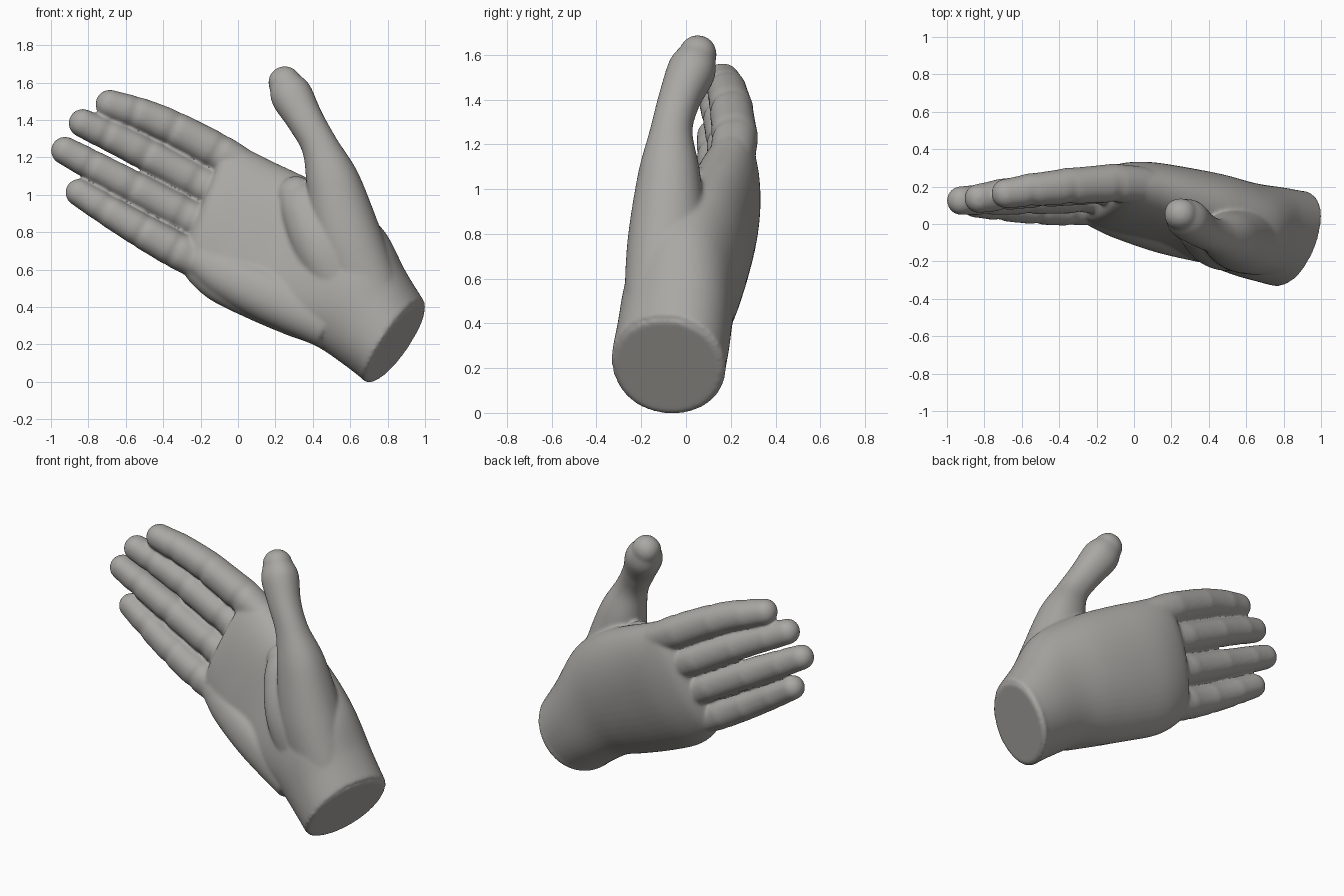
import bpy, bmesh, math
from mathutils import Vector

if "Cube" in bpy.data.objects:
    bpy.data.objects.remove(bpy.data.objects["Cube"])

skin = bpy.data.materials.new("warm grey")
skin.diffuse_color = (0.40, 0.39, 0.37, 1)
skin.use_nodes = True
skin.node_tree.nodes["Principled BSDF"].inputs["Base Color"].default_value = skin.diffuse_color
SIDES = 48


def spline(pts, steps):
    """Catmull-Rom through tuples of any length."""
    out = []
    for i in range(len(pts) - 1):
        a, b, c, d = (pts[max(0, min(len(pts) - 1, i + k))] for k in (-1, 0, 1, 2))
        for s in range(steps):
            t = s / steps
            out.append(tuple(0.5 * (2 * q + (r - p) * t + (2 * p - 5 * q + 4 * r - s4) * t * t
                                    + (3 * q - p - 3 * r + s4) * t ** 3)
                             for p, q, r, s4 in zip(a, b, c, d)))
    out.append(tuple(pts[-1]))
    return out


def loft(bm, rings, n):
    """Closed skin over rings of (centre, half width, half depth, palm hollow)."""
    loops = []
    for c, u, v, hollow in rings:
        loop = []
        for k in range(SIDES):
            a = 2 * math.pi * k / SIDES
            cs, sn = math.cos(a), math.sin(a)
            dent = Vector((0, hollow * max(0, -sn) ** 3, 0))
            loop.append(bm.verts.new(c + dent + u * math.copysign(abs(cs) ** (2 / n), cs)
                                     + v * math.copysign(abs(sn) ** (2 / n), sn)))
        loops.append(loop)
    faces = [bm.faces.new(loops[0]), bm.faces.new(loops[-1][::-1])]
    for l0, l1 in zip(loops, loops[1:]):
        for k in range(SIDES):
            j = (k + 1) % SIDES
            faces.append(bm.faces.new((l0[j], l0[k], l1[k], l1[j])))
    bmesh.ops.recalc_face_normals(bm, faces=faces)


def digit(bm, path, flat=0.95, joints=()):
    """Rounded tube along (x, y, z, radius), with palm-side creases at joints."""
    pts = spline(path, 14)
    rings = []
    for i, p in enumerate(pts):
        c = Vector(p[:3])
        t = (Vector(pts[min(i + 1, len(pts) - 1)][:3]) - Vector(pts[max(i - 1, 0)][:3])).normalized()
        u = t.cross(Vector((0, 1, 0))).normalized()
        v = u.cross(t)
        f = i / (len(pts) - 1)
        dip = sum(math.exp(-((f - j) / 0.02) ** 2) for j in joints)
        swell = sum(math.exp(-((f - j) / 0.07) ** 2) for j in joints)
        r = p[3] * (1 + 0.03 * swell - 0.05 * dip)
        # shift the ring to the back where a crease cuts the palm side
        rings.append((c + Vector((0, 0.008 * dip, 0)), u * r, v * r * flat, 0))
    c, u, v, _ = rings[-1]
    for k in range(1, 9):
        a = math.radians(11 * k)
        rings.append((c + t * p[3] * math.sin(a), u * math.cos(a), v * math.cos(a), 0))
    loft(bm, rings, 2.15)


bm = bmesh.new()

# Wrist and palm: (lower x, z, upper x, z, palm y, back y, depth lean in x, y tilt, hollow)
palm = [(0.71, -0.012, 0.985, 0.425, -0.335, 0.17, 0.085, -0.02, 0),
        (0.58, 0.085, 0.89, 0.59, -0.31, 0.195, 0.06, -0.01, 0),
        (0.42, 0.19, 0.77, 0.82, -0.275, 0.22, 0.03, 0.0, 0),
        (0.25, 0.255, 0.57, 0.98, -0.215, 0.265, 0.02, 0.03, 0.02),
        (0.05, 0.34, 0.37, 1.09, -0.14, 0.30, 0.0, 0.05, 0.05),
        (-0.15, 0.44, 0.18, 1.18, -0.075, 0.322, 0.0, 0.06, 0.04),
        (-0.27, 0.55, 0.03, 1.25, -0.005, 0.31, 0.0, 0.06, 0.01),
        (-0.30, 0.63, -0.06, 1.24, 0.04, 0.27, 0.0, 0.05, 0),
        (-0.30, 0.69, -0.10, 1.19, 0.10, 0.21, 0.0, 0.04, 0)]
rings = []
for ax, az, bx, bz, y0, y1, lean, tilt, hollow in spline(palm, 10):
    rings.append((Vector(((ax + bx) / 2, (y0 + y1) / 2, (az + bz) / 2)),
                  Vector(((bx - ax) / 2, tilt, (bz - az) / 2)),
                  Vector((lean, (y1 - y0) / 2, 0)), hollow))
# rounded rim around the cut wrist
c, u, v, _ = rings[0]
rings[0] = (c + Vector((-0.025, 0.01, 0.015)), u, v, 0)
rings.insert(0, (c, u * 0.93, v * 0.93, 0))
loft(bm, rings, 2.1)

# Four fingers, index to little, each starting inside the palm
fingers = [
    [(0.16, 0.19, 1.06, .09), (-0.08, 0.216, 1.212, .099), (-0.42, 0.195, 1.390, .090), (-0.685, 0.163, 1.485, .077)],
    [(0.06, 0.19, 0.93, .09), (-0.19, 0.200, 1.055, .093), (-0.57, 0.172, 1.258, .085), (-0.83, 0.137, 1.383, .076)],
    [(-0.02, 0.16, 0.75, .09), (-0.26, 0.155, 0.880, .093), (-0.64, 0.138, 1.083, .085), (-0.925, 0.125, 1.236, .075)],
    [(-0.08, 0.11, 0.58, .09), (-0.31, 0.092, 0.695, .097), (-0.57, 0.092, 0.840, .087), (-0.85, 0.110, 1.012, .073)],
]
for path in fingers:
    digit(bm, path, 1.02, joints=(0.37, 0.60, 0.82))

# Thumb, running up from the wrist
digit(bm, [(0.74, -0.12, 0.40, .165), (0.595, -0.087, 0.74, .184), (0.51, -0.075, 1.06, .146),
           (0.437, -0.065, 1.26, .099), (0.36, -0.03, 1.40, .098), (0.287, 0.025, 1.53, .112),
           (0.25, 0.052, 1.60, .088)], 0.96)

# Ball of the thumb on the palm
digit(bm, [(0.66, -0.10, 0.34, .15), (0.48, -0.09, 0.68, .165), (0.37, -0.02, 0.90, .14),
           (0.31, 0.03, 1.00, .10)], 0.95)

# Heel of the palm below the little finger
digit(bm, [(0.50, -0.10, 0.31, .14), (0.18, -0.02, 0.46, .15), (-0.06, 0.04, 0.57, .13),
           (-0.17, 0.07, 0.64, .11)], 0.95)

mesh = bpy.data.meshes.new("hand")
bm.to_mesh(mesh)
bm.free()
hand = bpy.data.objects.new("hand", mesh)
bpy.context.collection.objects.link(hand)
mesh.materials.append(skin)

# Fuse all parts into one skin and soften the joins
fuse = hand.modifiers.new("fuse", "REMESH")
fuse.mode = "VOXEL"
fuse.voxel_size = 0.009
fuse.use_smooth_shade = True
soft = hand.modifiers.new("soften", "SMOOTH")
soft.factor = 0.5
soft.iterations = 16
bpy.context.view_layer.objects.active = hand
hand.select_set(True)
for name in ("fuse", "soften"):
    bpy.ops.object.modifier_apply(modifier=name)
bpy.ops.object.shade_smooth_by_angle(angle=math.radians(50))
